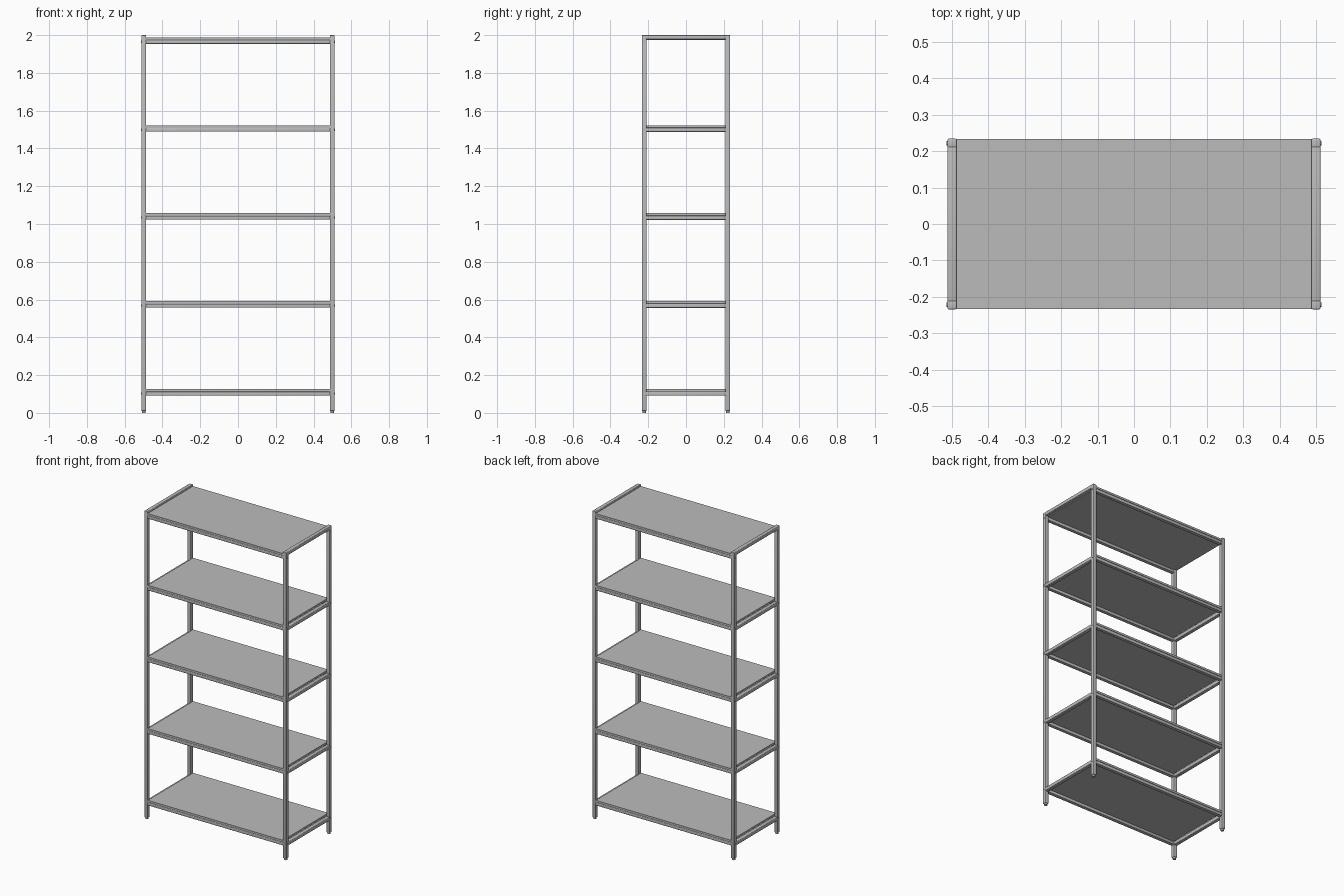
import bpy, math

if "Cube" in bpy.data.objects:
    bpy.data.objects.remove(bpy.data.objects["Cube"])

mat = bpy.data.materials.new("light grey")
mat.diffuse_color = (0.5, 0.5, 0.5, 1)
mat.use_nodes = True
mat.node_tree.nodes["Principled BSDF"].inputs["Base Color"].default_value = mat.diffuse_color


def finish(ob, name, smooth=True):
    ob.name = name
    ob.data.materials.append(mat)
    if smooth:
        bpy.ops.object.shade_smooth_by_angle(angle=math.radians(35))


def box(name, lo, hi, bevel=0.0):
    """Box between two corners, optionally with rounded edges."""
    mid = [(a + b) / 2 for a, b in zip(lo, hi)]
    bpy.ops.mesh.primitive_cube_add(size=1, location=mid)
    ob = bpy.context.object
    ob.scale = [b - a for a, b in zip(lo, hi)]
    bpy.ops.object.transform_apply(location=False, rotation=False, scale=True)
    if bevel:
        m = ob.modifiers.new("rounding", 'BEVEL')
        m.width, m.segments = bevel, 3
        bpy.ops.object.modifier_apply(modifier=m.name)
    finish(ob, name, bevel > 0)


def disc(name, loc, r, depth, rot=(0, 0, 0)):
    bpy.ops.mesh.primitive_cylinder_add(vertices=16, radius=r, depth=depth,
                                        location=loc, rotation=rot)
    finish(bpy.context.object, name)


X, Y, T = 0.511, 0.234, 0.025          # outer half sizes, tube thickness
levels = [0.092 + 0.4655 * i for i in range(5)]   # underside of each shelf

# Posts with glides and bolt heads
for sx in (-1, 1):
    for sy in (-1, 1):
        cx, cy = sx * (X - T / 2), sy * (Y - T / 2)
        box("post", (cx - T / 2, cy - T / 2, 0.01),
            (cx + T / 2, cy + T / 2, 2.0), 0.004)
        disc("foot_glide", (cx, cy, 0.0075), 0.010, 0.015)
        for z in levels:
            disc("bolt", (sx * X, cy, z + 0.011), 0.006, 0.005,
                 (0, math.pi / 2, 0))

for i, z in enumerate(levels):
    # Shelf board resting on the beams
    box("shelf_board", (-X + T, -Y + 0.001, z + 0.021),
        (X - T, Y - 0.001, z + 0.034))
    # Front and back beams
    for s in (-1, 1):
        cy = s * (Y - T / 2)
        box("long_beam", (-X + T - 0.002, cy - T / 2 + 0.001, z),
            (X - T + 0.002, cy + T / 2 - 0.001, z + 0.020), 0.003)
    # Side rails, the uppermost ones closing the frame at the top
    top = 2.0 if i == 4 else z + 0.022
    for s in (-1, 1):
        cx = s * (X - T / 2)
        box("side_rail", (cx - T / 2, -Y + T - 0.004, top - 0.023),
            (cx + T / 2, Y - T + 0.004, top), 0.004)
